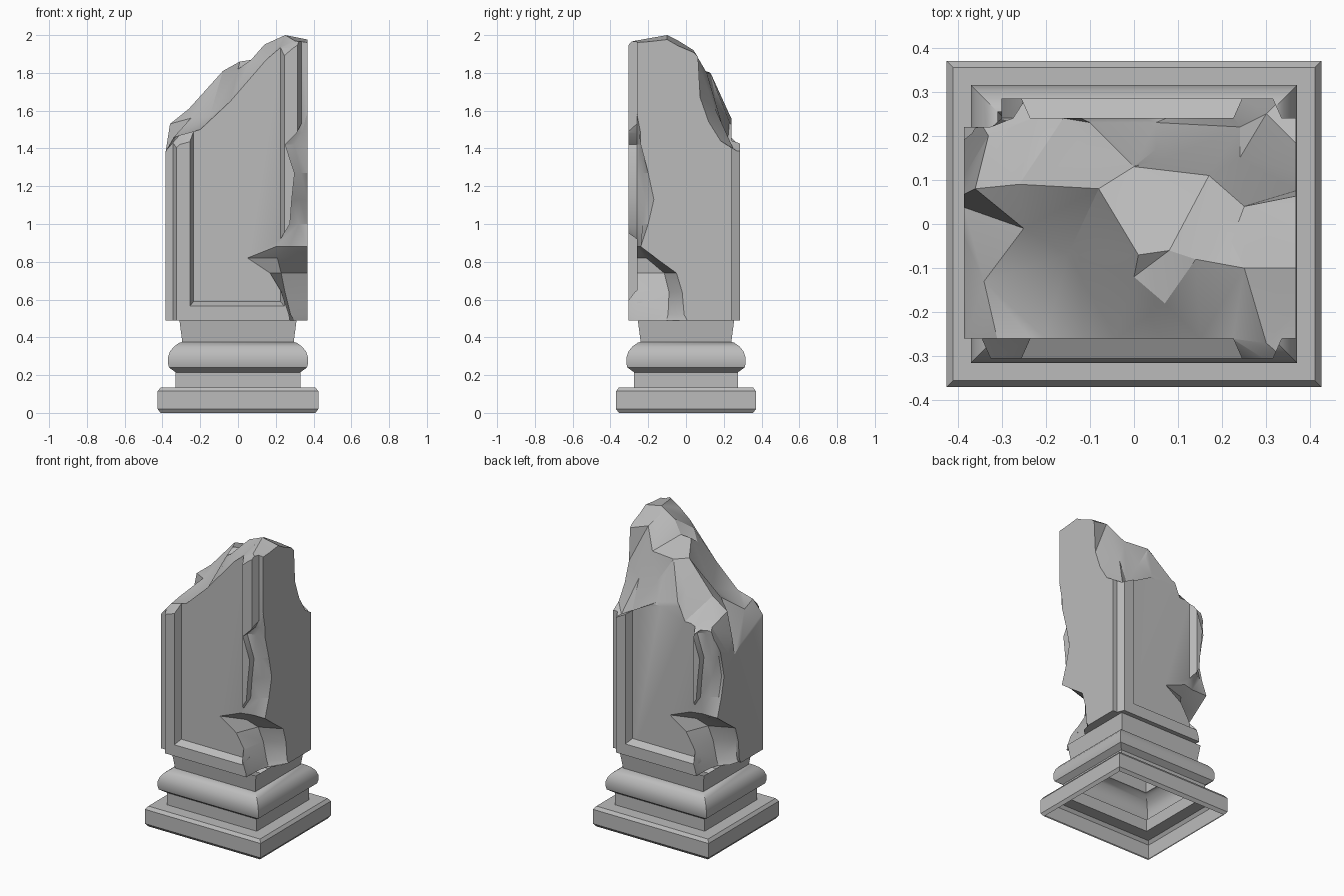
import bpy, bmesh, math
from mathutils import Vector
from mathutils.geometry import delaunay_2d_cdt

cube = bpy.data.objects.get("Cube")
if cube:
    bpy.data.objects.remove(cube, do_unlink=True)

stone = bpy.data.materials.new("grey_stone")
stone.use_nodes = True
GREY = (0.5, 0.5, 0.5, 1)
stone.diffuse_color = GREY
stone.node_tree.nodes["Principled BSDF"].inputs["Base Color"].default_value = GREY


def finish(name, bm, closed=True):
    if closed:
        bmesh.ops.recalc_face_normals(bm, faces=bm.faces)
    mesh = bpy.data.meshes.new(name)
    bm.to_mesh(mesh)
    bm.free()
    mesh.materials.append(stone)
    obj = bpy.data.objects.new(name, mesh)
    bpy.context.collection.objects.link(obj)
    return obj


def loft(name, rings, caps=True):
    """Skin a stack of rings that all have the same number of points."""
    bm = bmesh.new()
    loops = [[bm.verts.new(p) for p in ring] for ring in rings]
    for low, high in zip(loops, loops[1:]):
        for i in range(len(low)):
            j = (i + 1) % len(low)
            bm.faces.new((low[i], low[j], high[j], high[i]))
    if caps:
        bm.faces.new(loops[0][::-1])
        bm.faces.new(loops[-1])
    return finish(name, bm, caps)


def smooth(obj, degrees):
    bpy.ops.object.select_all(action='DESELECT')
    obj.select_set(True)
    bpy.context.view_layer.objects.active = obj
    bpy.ops.object.shade_smooth_by_angle(angle=math.radians(degrees))


def carve(obj, cutters):
    bpy.ops.object.select_all(action='DESELECT')
    obj.select_set(True)
    bpy.context.view_layer.objects.active = obj
    for cutter in cutters:
        mod = obj.modifiers.new("break", 'BOOLEAN')
        mod.operation = 'DIFFERENCE'
        mod.solver = 'EXACT'
        mod.object = cutter
        bpy.ops.object.modifier_apply(modifier=mod.name)


# Moulded pedestal: one profile swept round a rectangle, open underneath
PROFILE = [(.41, 0), (.425, .02), (.425, .115), (.41, .135), (.33, .135),
           (.33, .215), (.365, .24), (.37, .26), (.37, .295), (.36, .325),
           (.34, .35), (.31, .372), (.295, .375), (.31, .49)]
pedestal = loft("pedestal", [
    [(sx * w, sy * (w - .055), z) for sx, sy in ((-1, -1), (1, -1), (1, 1), (-1, 1))]
    for w, z in PROFILE], caps=False)
smooth(pedestal, 30)

# Shaft: plain sides, with a raised bevelled strip at each end of front and back
L, R, F, B, RAISE = -.385, .367, -.26, .24, .045
half = [(-.345, 0), (-.325, RAISE), (-.255, RAISE), (-.235, 0)]
strips = half + [(-x - .01, h) for x, h in reversed(half)]
outline = [(L, F)] + [(x, F - h) for x, h in strips] + [(R, F)]
outline += [(R, B)] + [(x, B + h) for x, h in reversed(strips)] + [(L, B)]
shaft = loft("shaft", [[(x, y, z) for x, y in outline] for z in (.49, 2.1)])

# Bottom rails between the strips
rails = []
for name, y, s in (("front_rail", F, -1), ("back_rail", B, 1)):
    section = [(y - s * .03, .49), (y + s * RAISE, .49),
               (y + s * RAISE, .565), (y, .59), (y - s * .03, .59)]
    rails.append(loft(name, [[(x, a, z) for a, z in section] for x in (-.26, .25)]))

# Broken top, in hundredths: a rough surface, everything above it is cut off
BREAK = [
    (-45, -40, 125), (-38, -26, 139), (-31, -26, 147), (-20, -26, 150),
    (-4, -26, 165), (15, -26, 187), (22, -26, 193), (30, -27, 197),
    (45, -40, 194), (-31, -36, 136), (25, -10, 200), (22, -4, 197),
    (14, -8, 195), (7, -18, 187), (0, -12, 182), (1, -7, 186),
    (8, -6, 187), (-15, -7, 157), (-25, -1, 156), (-26, 9, 161),
    (-36, 8, 153), (-34, -13, 146), (-42, 5, 115), (-8, 8, 181),
    (0, 13, 180), (17, 11, 180), (-11, 16, 165), (5, 17, 169),
    (10, 16, 164), (-10, 23, 158), (5, 23, 154), (24, 15, 162),
    (24, 22, 143), (-16, 24, 147), (-33, 20, 146), (45, -10, 196),
    (45, 4, 190), (45, 8, 186), (45, 10, 149), (25, 4, 192),
    (45, 40, 130), (-20, 25, 146), (-45, 40, 125), (30, 25, 140)]
points = [Vector(p) / 100 for p in BREAK]
flat, _, tris, origin, _, _ = delaunay_2d_cdt([p.xy for p in points], [], [], 0, 1e-5)
bm = bmesh.new()
verts = [bm.verts.new(points[o[0]]) for o in origin]
for tri in tris:
    bm.faces.new([verts[i] for i in tri])
lid = bmesh.ops.extrude_face_region(bm, geom=bm.faces[:])
for v in lid["geom"]:
    if isinstance(v, bmesh.types.BMVert):
        v.co.z = 2.4
top_cutter = finish("top_cutter", bm)

# Chipped corners: height, reach along the front, reach along the side, depth
CHIPS = [(.45, .28, .03, .0), (.52, .27, -.01, .04), (.64, .23, -.02, .05),
         (.74, .17, -.05, .04), (.82, .05, -.16, .0), (.88, .2, -.24, .01),
         (1, .275, -.2, .0), (1.13, .285, -.17, .0), (1.27, .3, -.2, .0),
         (1.42, .25, -.24, .01), (1.48, .31, -.24, .0), (1.62, .38, -.27, .0)]


def corner_cutter(name, turn):
    rings = []
    for z, x, y, d in CHIPS:
        ring = [(x, -.4), (x, F), ((x + R) / 2 - d, (y + F) / 2 + d),
                (R, y), (.5, y), (.5, -.4)]
        rings.append([(a * turn, b * turn - (.02 if turn < 0 else 0), z) for a, b in ring])
    return loft(name, rings)


chips = [corner_cutter("front_left_chip", 1), corner_cutter("back_right_chip", -1)]

carve(shaft, [top_cutter] + chips)
smooth(shaft, 28)
for rail in rails:
    carve(rail, chips)
    smooth(rail, 28)

for helper in [top_cutter] + chips:
    bpy.data.objects.remove(helper, do_unlink=True)
